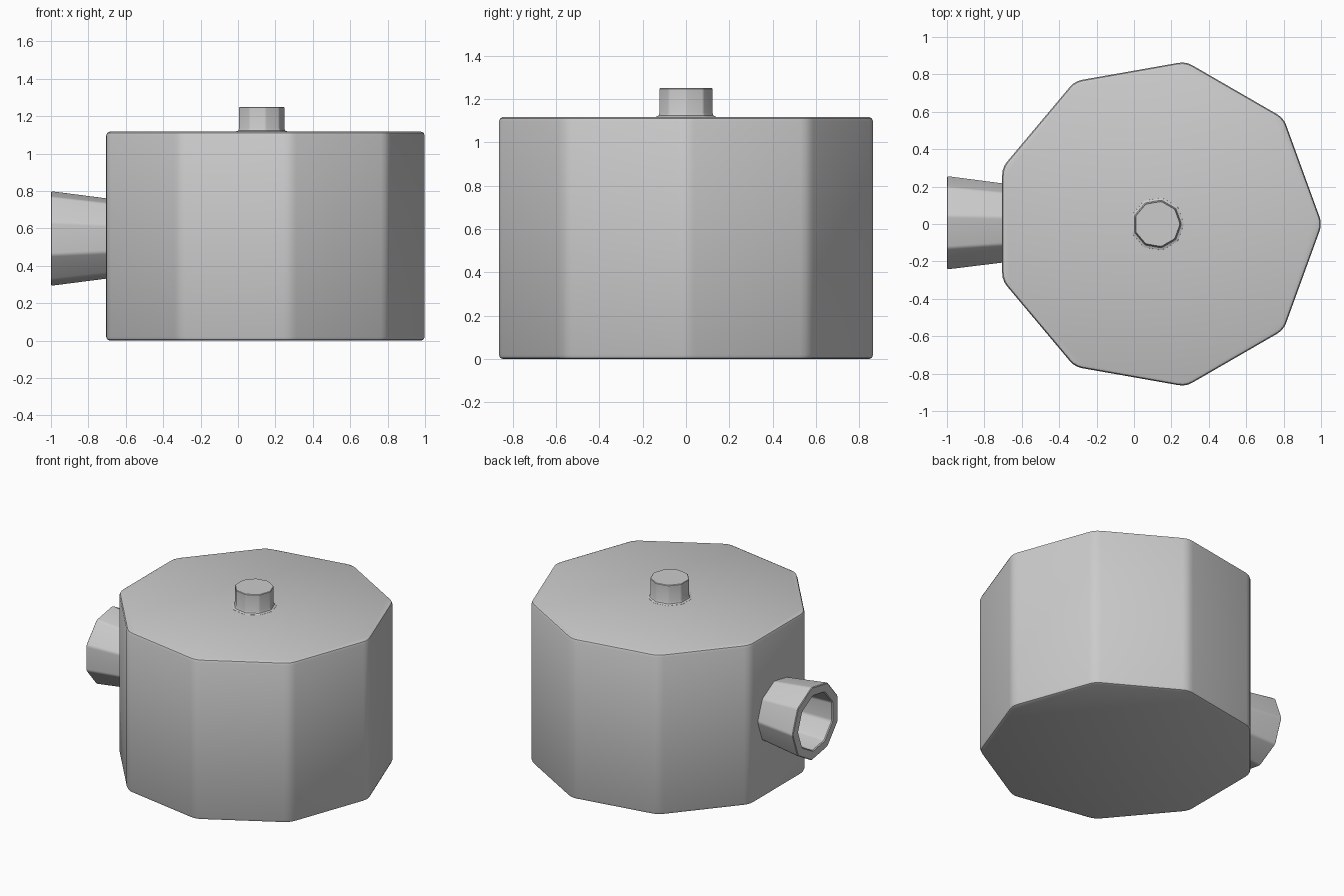
import bpy
from math import cos, sin, pi, radians
from mathutils import Vector, Matrix

if "Cube" in bpy.data.objects:
    bpy.data.objects.remove(bpy.data.objects["Cube"])

SIDES = 9


def ring(radius, z, soft):
    """Nine-sided ring with softened corners."""
    pts = [Vector((radius * cos(2 * pi * i / SIDES), radius * sin(2 * pi * i / SIDES), z))
           for i in range(SIDES)]
    out = []
    for i, p in enumerate(pts):
        a = p + (pts[i - 1] - p).normalized() * soft
        b = p + (pts[(i + 1) % SIDES] - p).normalized() * soft
        for t in (0, 1 / 3, 2 / 3, 1):
            out.append(a * (1 - t) ** 2 + p * 2 * t * (1 - t) + b * t * t)
    return out


def loft(name, profile, soft, matrix):
    """Skin a list of (radius, height) rings and cap both ends."""
    n = SIDES * 4
    verts, faces = [], []
    for r, z in profile:
        verts += ring(r, z, soft)
    for k in range(len(profile) - 1):
        for i in range(n):
            j = (i + 1) % n
            faces.append((k * n + i, k * n + j, (k + 1) * n + j, (k + 1) * n + i))
    faces.append(tuple(reversed(range(n))))
    last = (len(profile) - 1) * n
    faces.append(tuple(range(last, last + n)))
    mesh = bpy.data.meshes.new(name)
    mesh.from_pydata([matrix @ v for v in verts], [], faces)
    ob = bpy.data.objects.new(name, mesh)
    bpy.context.collection.objects.link(ob)
    bpy.ops.object.select_all(action='DESELECT')
    ob.select_set(True)
    bpy.context.view_layer.objects.active = ob
    bpy.ops.object.shade_smooth_by_angle(angle=radians(35))
    return ob


# Main drum with softened rims
axis = Matrix.Translation((0.124, 0, 0))
loft("drum_body", [(0.862, 0), (0.876, 0.006), (0.882, 0.02),
                   (0.882, 1.097), (0.876, 1.111), (0.862, 1.117)], 0.04, axis)

# Top knob with a small fillet at its base
loft("top_knob", [(0.145, 1.112), (0.143, 1.118), (0.13, 1.123), (0.125, 1.137),
                  (0.125, 1.247), (0.122, 1.25)], 0.008, axis)

# Flared hollow side spout, pointing to -x
spout_frame = Matrix(((0, 0, -1, 0), (1, 0, 0, 0), (0, -1, 0, 0.546), (0, 0, 0, 1)))
loft("side_spout", [(0.206, 0.6), (0.257, 0.99), (0.257, 0.996), (0.252, 1.0),
                    (0.198, 1.0), (0.192, 0.994), (0.18, 0.72)], 0.012, spout_frame)
